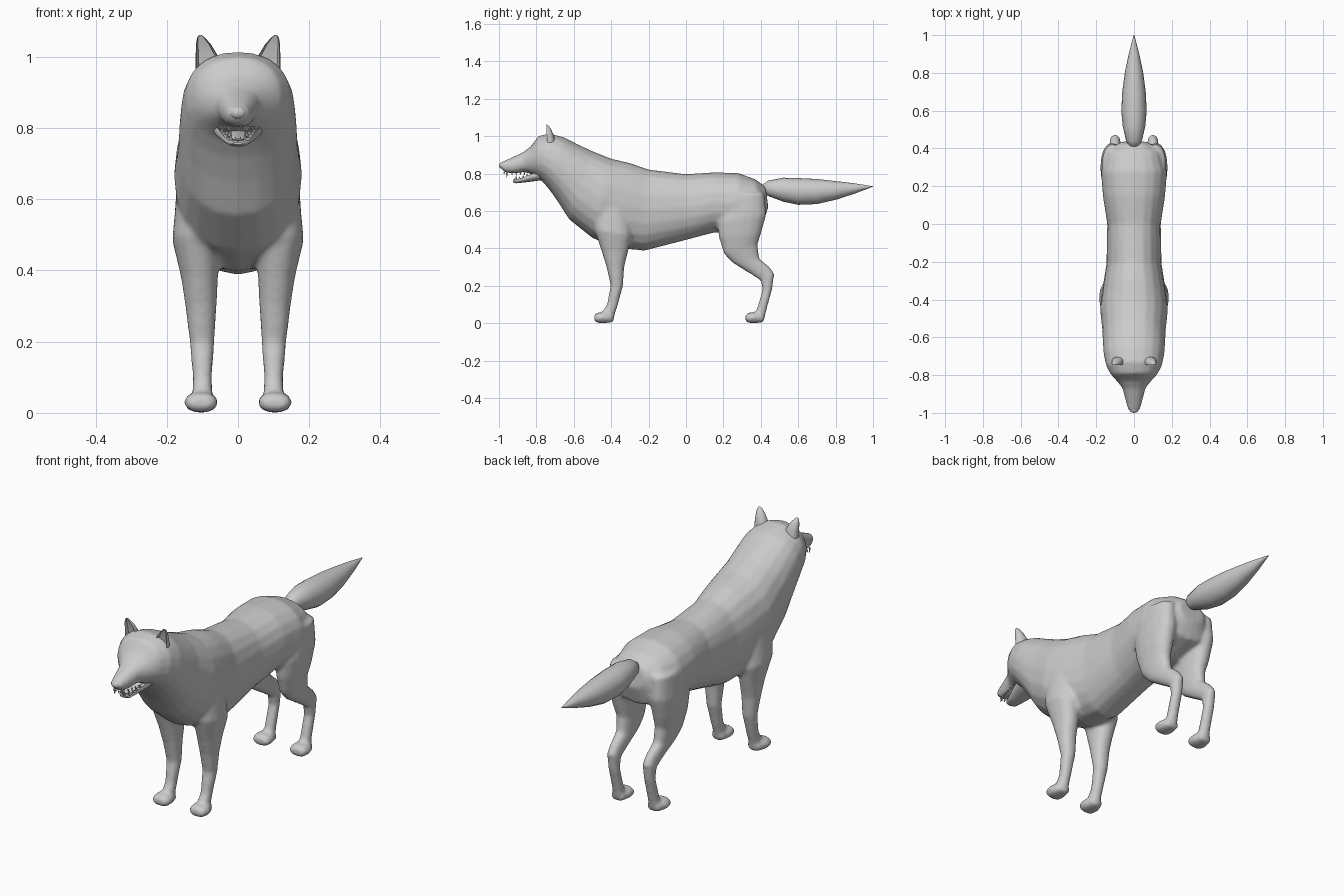
import bpy, bmesh, math
from mathutils import Matrix, Vector


def loft(bm, sections, n=16, side=1, dent=None, power=0.9):
    """Skin of oval rings; each section = (y1, z1, y2, z2, half_width, x)."""
    rings = []
    for y1, z1, y2, z2, w, x in sections:
        ring = []
        for i in range(n):
            a = 2 * math.pi * i / n
            c, s = math.cos(a), math.sin(a)
            c = math.copysign(abs(c) ** power, c)
            s = math.copysign(abs(s) ** power, s)
            if dent is not None and c > 0.6:
                c = dent
            ring.append(bm.verts.new((side * (x + w * s),
                                      (y1 + y2) / 2 + (y1 - y2) / 2 * c,
                                      (z1 + z2) / 2 + (z1 - z2) / 2 * c)))
        rings.append(ring)
    for r, q in zip(rings, rings[1:]):
        for i in range(n):
            j = (i + 1) % n
            bm.faces.new((r[i], r[j], q[j], q[i]))
    bm.faces.new(rings[0])
    bm.faces.new(rings[-1])


def finish(bm, name, angle=60):
    bmesh.ops.recalc_face_normals(bm, faces=bm.faces)
    mesh = bpy.data.meshes.new(name)
    bm.to_mesh(mesh)
    bm.free()
    ob = bpy.data.objects.new(name, mesh)
    bpy.context.collection.objects.link(ob)
    bpy.ops.object.select_all(action='DESELECT')
    ob.select_set(True)
    bpy.context.view_layer.objects.active = ob
    bpy.ops.object.shade_smooth_by_angle(angle=math.radians(angle))
    return ob


def ball(bm, loc, size):
    m = Matrix.Translation(loc) @ Matrix.Diagonal((*size, 1))
    bmesh.ops.create_uvsphere(bm, u_segments=12, v_segments=8, radius=1, matrix=m)


# Trunk, neck and head: back line and belly line in pairs
trunk = [
    (.425, .73, .44, .62, .07), (.37, .77, .41, .53, .145), (.28, .803, .27, .48, .175),
    (.15, .807, .15, .485, .165), (0, .797, 0, .445, .142), (-.2, .822, -.22, .388, .146),
    (-.3, .857, -.36, .40, .165), (-.4, .88, -.5, .455, .18), (-.5, .92, -.625, .555, .168),
    (-.58, .957, -.685, .65, .165), (-.65, .993, -.735, .72, .16), (-.73, 1.015, -.775, .765, .147),
    (-.79, 1.0, -.805, .785, .122), (-.83, .945, -.835, .80, .09), (-.87, .915, -.865, .808, .062),
    (-.93, .887, -.925, .800, .046), (-.985, .862, -.965, .806, .034), (-1.0, .85, -.985, .822, .022)]

front_leg = [
    (-.49, .65, -.31, .65, .055, .115), (-.49, .5, -.29, .47, .067, .118),
    (-.45, .38, -.31, .38, .052, .108), (-.425, .3, -.33, .3, .044, .104),
    (-.403, .2, -.337, .2, .035, .101), (-.423, .1, -.363, .1, .027, .1),
    (-.447, .06, -.38, .05, .029, .1), (-.45, .015, -.385, .015, .03, .1)]

hind_leg = [
    (.2, .69, .42, .70, .055, .113), (.165, .54, .43, .58, .063, .115),
    (.175, .46, .402, .48, .056, .113), (.203, .37, .383, .42, .044, .108),
    (.25, .322, .393, .345, .036, .104), (.35, .26, .447, .302, .030, .101),
    (.398, .23, .473, .265, .029, .1), (.41, .18, .46, .18, .027, .1),
    (.38, .08, .433, .08, .027, .1), (.36, .015, .417, .015, .03, .1)]


def paw(y):
    return [(y, .042, y, .012, .034, .104), (y + .014, .057, y + .012, .002, .046, .104),
            (y + .05, .06, y + .05, 0, .047, .104), (y + .1, .045, y + .095, .004, .032, .102)]


bm = bmesh.new()
loft(bm, [s + (0,) for s in trunk], n=20)
for side in (1, -1):
    for part in (front_leg, hind_leg, paw(-.49), paw(.318)):
        loft(bm, part, side=side)
body = finish(bm, "body_and_legs")

# Blend the limbs into the trunk
rm = body.modifiers.new("blend", 'REMESH')
rm.mode = 'VOXEL'
rm.voxel_size = .01
rm.use_smooth_shade = True
sm = body.modifiers.new("soften", 'SMOOTH')
sm.factor = .5
sm.iterations = 5

# Bushy tail
bm = bmesh.new()
loft(bm, [(y, t, y, b, w, 0) for y, t, b, w in (
    (.40, .735, .70, .018), (.44, .763, .68, .042), (.52, .778, .65, .06), (.6, .776, .633, .067),
    (.7, .771, .637, .062), (.8, .76, .66, .049), (.9, .748, .692, .028), (1.0, .732, .73, .002))], power=1)
finish(bm, "tail")

# Ears with a hollow front
for side, label in ((1, "left"), (-1, "right")):
    bm = bmesh.new()
    loft(bm, [(-.757, .95, -.70, .95, .034, .085), (-.76, 1.0, -.705, 1.0, .032, .087),
              (-.757, 1.035, -.72, 1.035, .021, .097), (-.752, 1.054, -.733, 1.054, .011, .104),
              (-.746, 1.062, -.742, 1.062, .003, .106)], side=side, dent=-.2)
    finish(bm, label + "_ear", 50)

# Lower jaw, scooped on top
bm = bmesh.new()
loft(bm, [(-.77, .84, -.77, .765, .075, 0), (-.825, .815, -.82, .758, .06, 0),
          (-.87, .79, -.87, .752, .044, 0), (-.91, .775, -.91, .748, .032, 0),
          (-.925, .768, -.925, .754, .018, 0)], dent=-.1)
finish(bm, "lower_jaw", 50)

# Tongue
bm = bmesh.new()
loft(bm, [(-.79, .80, -.79, .775, .03, 0), (-.86, .782, -.86, .768, .026, 0),
          (-.895, .774, -.895, .764, .018, 0), (-.905, .77, -.905, .766, .008, 0)], n=10)
finish(bm, "tongue")

# Teeth: rows of small cones and longer fangs in both jaws
bm = bmesh.new()
for side in (1, -1):
    teeth = [(.026, -.958, .806, -.03), (.02, -.908, .768, .028)]
    teeth += [(.032 + .005 * i, -.93 + .022 * i, .806, -.014) for i in range(4)]
    teeth += [(.03 + .007 * i, -.89 + .02 * i, .772 + .008 * i, .014) for i in range(3)]
    teeth += [(.008, -.972, .808, -.012), (.007, -.918, .764, .012)]
    for x, y, z, h in teeth:
        m = Matrix.Translation((side * x, y, z + h / 2))
        if h < 0:
            m = m @ Matrix.Rotation(math.pi, 4, 'X')
        bmesh.ops.create_cone(bm, cap_ends=True, segments=6, radius1=.005,
                              radius2=.0005, depth=abs(h), matrix=m)
finish(bm, "teeth", 30)

# Nose and eyes
bm = bmesh.new()
ball(bm, Vector((0, -.983, .843)), (.024, .017, .018))
finish(bm, "nose")
bm = bmesh.new()
for side in (1, -1):
    ball(bm, Vector((side * .052, -.832, .905)), (.018, .012, .01))
finish(bm, "eyes")
